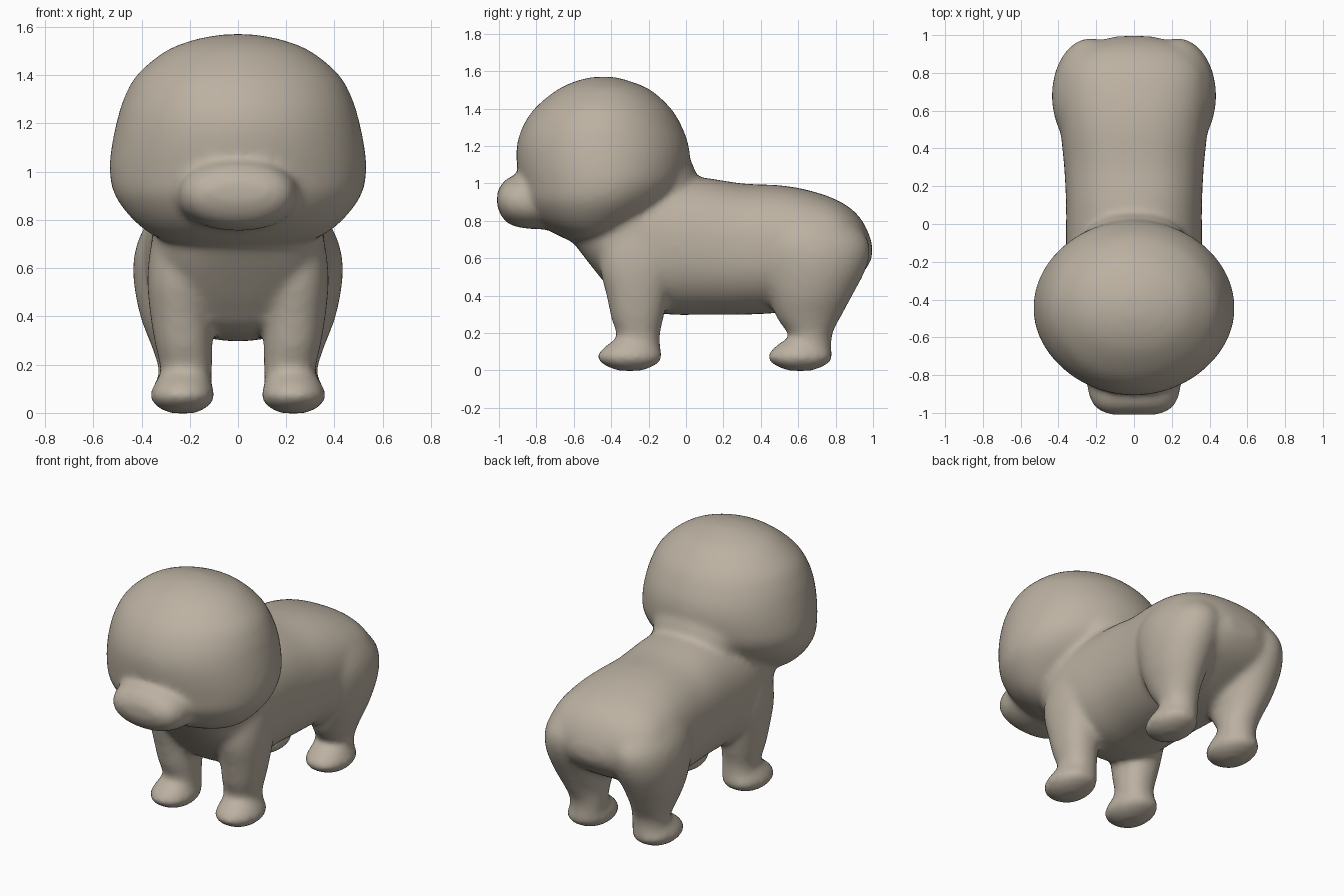
import bpy, bmesh, math
from mathutils import Vector

if "Cube" in bpy.data.objects:
    bpy.data.objects.remove(bpy.data.objects["Cube"])

SEG = 48
bm = bmesh.new()


def spline(rows, steps=5):
    """Catmull-Rom interpolation of profile rows."""
    out = []
    for i in range(len(rows) - 1):
        a, b, c, d = (rows[max(0, min(len(rows) - 1, i + k))] for k in (-1, 0, 1, 2))
        for s in range(steps):
            t = s / steps
            out.append([0.5 * (2 * q + (r - p) * t + (2 * p - 5 * q + 4 * r - u) * t * t
                               + (3 * q - p - 3 * r + u) * t ** 3)
                        for p, q, r, u in zip(a, b, c, d)])
    return out + [list(rows[-1])]


def loft(rows, place, power=2.0):
    """Closed skin over superelliptic rings; place(row, u, v) gives a point."""
    rings = []
    for row in spline(rows):
        ring = []
        for k in range(SEG):
            a = 2 * math.pi * k / SEG
            u, v = (math.copysign(abs(w) ** (2 / power), w) for w in (math.cos(a), math.sin(a)))
            ring.append(bm.verts.new(place(row, u, v)))
        rings.append(ring)
    faces = [bm.faces.new(rings[0]), bm.faces.new(rings[-1][::-1])]
    for r, s in zip(rings, rings[1:]):
        for k in range(SEG):
            j = (k + 1) % SEG
            faces.append(bm.faces.new((r[k], s[k], s[j], r[j])))
    bmesh.ops.recalc_face_normals(bm, faces=faces)


def ball(center, radii):
    new = bmesh.ops.create_uvsphere(bm, u_segments=40, v_segments=24, radius=1)["verts"]
    for v in new:
        v.co = Vector(center) + Vector([c * r for c, r in zip(v.co, radii)])


# head: height, half width, front y, back y
loft([(1.57, .05, -.49, -.39), (1.55, .17, -.58, -.31), (1.5, .30, -.69, -.19),
      (1.4, .42, -.81, -.08), (1.3, .475, -.875, -.02), (1.2, .505, -.905, .015),
      (1.1, .525, -.905, .02), (1.0, .533, -.89, 0), (.9, .51, -.87, -.07),
      (.8, .435, -.80, -.19), (.73, .34, -.70, -.30), (.685, .20, -.60, -.38)],
     lambda r, u, v: (r[1] * u, (r[2] + r[3]) / 2 + (r[3] - r[2]) / 2 * v, r[0]))

# muzzle: depth, half width, bottom, top
loft([(-1.01, .12, .88, .95), (-.99, .18, .83, .99), (-.95, .22, .785, 1.03),
      (-.88, .245, .762, 1.05), (-.78, .25, .755, 1.05), (-.65, .22, .76, 1.0)],
     lambda r, u, v: (r[1] * u, r[0], (r[2] + r[3]) / 2 + (r[3] - r[2]) / 2 * v), 2.2)

# body: depth, half width, bottom, top
loft([(-.6, .18, .68, .9), (-.5, .28, .55, .95), (-.4, .335, .43, 1.0),
      (-.3, .355, .34, 1.05), (-.1, .36, .30, 1.04), (.1, .36, .298, 1.03),
      (.3, .37, .298, 1.0), (.5, .39, .31, .99), (.65, .40, .35, .965),
      (.8, .385, .42, .915), (.9, .32, .48, .85), (.96, .22, .54, .77),
      (.995, .09, .60, .68)],
     lambda r, u, v: (r[1] * u, r[0], (r[2] + r[3]) / 2 + (r[3] - r[2]) / 2 * v), 2.3)

# neck
ball((0, -.12, 1.0), (.29, .18, .2))


def leg_point(side):
    return lambda r, u, v: (side * (r[1] + r[3] * u), r[2] + r[4] * v, r[0])


for side in (-1, 1):
    # front leg and hind leg: height, centre x, centre y, half width, half depth
    loft([(.06, .22, -.26, .11, .13), (.18, .215, -.255, .107, .115),
          (.28, .225, -.26, .118, .14), (.4, .235, -.26, .128, .165),
          (.55, .24, -.26, .136, .2), (.7, .23, -.26, .13, .19),
          (.85, .2, -.26, .11, .13)], leg_point(side), 2.2)
    loft([(.06, .225, .66, .11, .12), (.18, .22, .665, .11, .115),
          (.28, .235, .655, .125, .17), (.4, .245, .665, .16, .225),
          (.55, .24, .68, .193, .285), (.68, .225, .67, .2, .31),
          (.8, .2, .64, .17, .25), (.9, .18, .6, .1, .13)], leg_point(side))
    # paws
    for y in (-.3, .61):
        loft([(-.002, .23, y, .05, .06), (.02, .23, y, .098, .12),
              (.05, .23, y, .128, .165), (.08, .23, y, .134, .174),
              (.12, .228, y + .008, .118, .15), (.16, .223, y + .025, .1, .115)],
             leg_point(side), 2.1)

mesh = bpy.data.meshes.new("puppy_body")
bm.to_mesh(mesh)
bm.free()
puppy = bpy.data.objects.new("puppy_body", mesh)
bpy.context.collection.objects.link(puppy)

# plain clay coat
coat = bpy.data.materials.new("warm_clay")
coat.diffuse_color = (.50, .44, .36, 1)
coat.use_nodes = True
coat.node_tree.nodes["Principled BSDF"].inputs["Base Color"].default_value = coat.diffuse_color
mesh.materials.append(coat)

# fuse the parts into one soft skin
fuse = puppy.modifiers.new("fuse", "REMESH")
fuse.mode = "VOXEL"
fuse.voxel_size = .018
fuse.use_smooth_shade = True
soft = puppy.modifiers.new("soften", "SMOOTH")
soft.factor = .5
soft.iterations = 14
